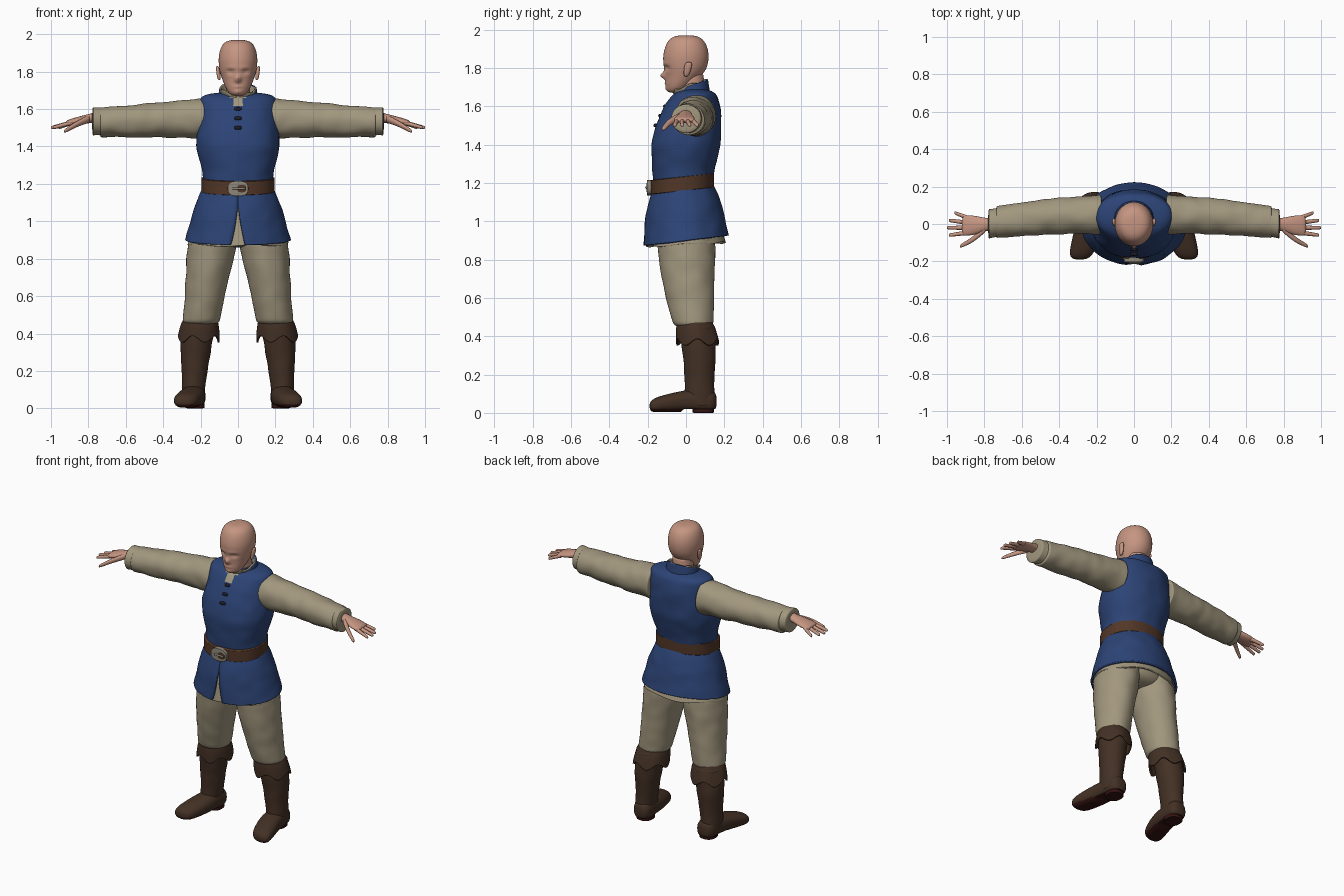
import bpy, bmesh
from math import sin, cos, pi, exp, copysign
from mathutils import Vector, noise

if "Cube" in bpy.data.objects:
    bpy.data.objects.remove(bpy.data.objects["Cube"], do_unlink=True)


def material(name, red, green, blue):
    mat = bpy.data.materials.new(name)
    mat.use_nodes = True
    mat.diffuse_color = (red, green, blue, 1)
    mat.node_tree.nodes["Principled BSDF"].inputs["Base Color"].default_value = (red, green, blue, 1)
    return mat


skin = material("skin", .56, .3, .22)
blue_cloth = material("blue cloth", .025, .057, .18)
linen = material("beige linen", .36, .31, .21)
boot_leather = material("boot leather", .056, .03, .018)
belt_leather = material("belt leather", .085, .038, .02)
sole_red = material("dark red sole", .035, .007, .006)
buckle_metal = material("buckle metal", .27, .24, .19)
button_dark = material("dark button", .012, .012, .018)


def sample(values, u):
    """Smooth curve through evenly spaced numbers or points, with u from 0 to 1."""
    last = len(values) - 1
    if last == 0:
        return values[0]
    i = min(int(u * last), last - 1)
    t = u * last - i
    before, start = values[max(i - 1, 0)], values[i]
    end, after = values[i + 1], values[min(i + 2, last)]
    leave, arrive = (end - before) / 2, (after - start) / 2
    ease = t * t * (3 - 2 * t)
    return start + (end - start) * ease + leave * (t * (1 - t) ** 2) - arrive * (t * t * (1 - t))


def dome_factor(u, dome):
    """Closes both ends of a solid with a rounded cap."""
    inside = min(u, 1 - u) / dome
    return 1 if inside >= 1 else max((1 - (1 - inside) ** 2.5) ** .4, .02)


def loft(name, mat, path, widths, depths=None, axis="z", dome=0, sides=40, rings=32, power=1,
         tilt=0, slit=0, wrinkle=0, wave=0, thick=0, mirror=False, shape=None, paint=None):
    """Oval sections along a path; dome closes the ends, otherwise it is an open sheet."""
    along = "xyz".index(axis)
    across, over = [k for k in range(3) if k != along]
    points = [Vector(p) for p in path]
    bm = bmesh.new()
    grid = []
    for j in range(rings + 1):
        u = (1 - cos(pi * j / rings)) / 2 if dome else j / rings
        close = dome_factor(u, dome) if dome else 1
        width = sample(widths, u) * close
        depth = sample(depths, u) * close if depths else width
        gap = max(0, u - .35) * slit
        row = []
        for i in range(sides + bool(slit)):
            angle = gap + 2 * (pi - gap) * i / sides
            s, c = sin(angle), -cos(angle)
            offset = Vector()
            offset[across] = width * copysign(abs(s) ** power, s)
            offset[over] = depth * copysign(abs(c) ** power, c)
            centre = sample(points, u)
            if wrinkle:
                offset *= 1 + wrinkle * noise.noise((centre + offset) * 13)
            offset[along] = tilt * offset[over] + wave * u * sin(5 * angle)
            co = centre + offset
            row.append(bm.verts.new(shape(co) if shape else co))
        grid.append(row)
    for low, high in zip(grid, grid[1:]):
        for i in range(sides):
            k = (i + 1) % len(low)
            bm.faces.new((low[i], low[k], high[k], high[i]))
    if dome:
        bm.faces.new(grid[0])
        bm.faces.new(grid[-1])
    bmesh.ops.recalc_face_normals(bm, faces=bm.faces)
    mesh = bpy.data.meshes.new(name)
    bm.to_mesh(mesh)
    bm.free()
    mesh.materials.append(mat)
    if paint:
        second, rule = paint
        mesh.materials.append(second)
        for polygon in mesh.polygons:
            polygon.material_index = int(rule(polygon.center))
    mesh.shade_smooth()
    mesh.set_sharp_from_angle(angle=1)
    part = bpy.data.objects.new(name, mesh)
    bpy.context.collection.objects.link(part)
    if mirror:
        part.modifiers.new("mirror", "MIRROR").use_mirror_merge = False
    if thick:
        solid = part.modifiers.new("thickness", "SOLIDIFY")
        solid.thickness = thick


def bump(co, x, z, width, height, push):
    co.y -= push * exp(-((abs(co.x) - x) / width) ** 2 - ((co.z - z) / height) ** 2)


def face(co):
    """Nose, eye sockets, brow, lips and chin."""
    if co.y < 0:
        bump(co, x=0, z=1.76, width=.015, height=.018, push=.027)
        bump(co, x=.04, z=1.8, width=.02, height=.014, push=-.012)
        bump(co, x=.035, z=1.82, width=.03, height=.01, push=.004)
        bump(co, x=0, z=1.72, width=.025, height=.007, push=.006)
        bump(co, x=0, z=1.69, width=.02, height=.015, push=.006)
    return co


# Head
loft("head", skin, [(0, -.06, 1.67), (0, -.01, 1.77), (0, 0, 1.87), (0, 0, 1.97)],
     widths=[.07, .1, .112], depths=[.07, .115, .122], dome=.5, sides=72, rings=64, shape=face)
loft("neck", skin, [(0, .045, 1.6), (0, .025, 1.77)], widths=[.065], dome=.1)
loft("ear", skin, [(.1, 0, 1.755), (.11, .015, 1.83)], widths=[.01], depths=[.015, .022],
     dome=.5, sides=16, rings=12, mirror=True)

# Tunic body, with a linen V at the neck
loft("tunic_body", blue_cloth, [(0, -.02, 1.13), (0, 0, 1.41), (0, .05, 1.69)],
     widths=[.18, .19, .223, .208, .2], depths=[.15, .16, .18, .155, .1], dome=.12,
     sides=64, rings=48, power=.9, wrinkle=.03,
     paint=(linen, lambda c: c.y < 0 and abs(c.x) < (c.z - 1.6) * .6))
loft("tunic_collar", blue_cloth, [(0, .035, 1.64), (0, .03, 1.71)], widths=[.11, .1],
     depths=[.09, .085], rings=8, tilt=.35, slit=.8, thick=.012)
loft("shirt_collar", linen, [(0, .03, 1.65), (0, .02, 1.71)], widths=[.08, .1],
     depths=[.08, .092], rings=8, tilt=.3, slit=.3, wave=.006, thick=.008)

# Split skirt over a linen shirt tail
loft("tunic_skirt", blue_cloth, [(0, -.02, 1.2), (0, 0, .9)], widths=[.18, .24, .283],
     depths=[.15, .2, .222], sides=64, tilt=.12, slit=.22, wrinkle=.02, thick=.014)
loft("shirt_tail", linen, [(0, -.02, 1.12), (0, 0, .88)], widths=[.18, .27],
     depths=[.15, .208], sides=64, tilt=.05, wave=.005, thick=.01)

# Belt, buckle and buttons
loft("belt", belt_leather, [(0, -.02, 1.155), (0, -.02, 1.235)], widths=[.196], depths=[.166],
     dome=.1, sides=64, power=.9, tilt=.11)
loft("buckle_plate", buckle_metal, [(0, -.17, 1.175), (0, -.205, 1.175)], widths=[.055],
     depths=[.04], axis="y", dome=.1, power=.7)
loft("buckle_slot", belt_leather, [(.02, -.2, 1.175), (.02, -.207, 1.175)], widths=[.024],
     depths=[.02], axis="y", dome=.1, power=.7, rings=8)
loft("buckle_prong", buckle_metal, [(-.03, -.207, 1.175), (.04, -.207, 1.175)], widths=[.006],
     axis="x", dome=.1, sides=12, rings=8)
for i in range(3):
    y, z = -.11 - .025 * i, 1.6 - .05 * i
    loft(f"button_{i + 1}", button_dark, [(-.02, y, z), (.02, y, z)], widths=[.01],
         axis="x", dome=.5, sides=12, rings=10)

# Sleeves and cuffs
loft("sleeve", linen, [(.17, .05, 1.55), (.45, .04, 1.54), (.74, .01, 1.53)],
     widths=[.105, .096, .087], depths=[.108, .091, .08], axis="x", dome=.03, rings=56,
     wrinkle=.07, mirror=True)
loft("sleeve_cuff", linen, [(.72, .01, 1.535), (.78, 0, 1.535)], widths=[.078], depths=[.075],
     axis="x", dome=.15, rings=16, wrinkle=.05, mirror=True)

# Hands
loft("palm", skin, [(.74, 0, 1.56), (.92, -.01, 1.525)], widths=[.03, .036, .052, .052],
     depths=[.03, .025, .02, .013], axis="x", dome=.15, mirror=True)
for i, finger in enumerate(["little", "ring", "middle", "index"]):
    base = Vector((.88, .03 - .025 * i, 1.53))
    tip = Vector((1 - .01 * (i - 2) ** 2, .06 - .04 * i, 1.5))
    loft(finger + "_finger", skin, [base, tip], widths=[.013, .011, .009],
         axis="x", dome=.15, sides=12, rings=14, mirror=True)
loft("thumb", skin, [(.79, -.02, 1.55), (.86, -.08, 1.52), (.93, -.12, 1.48)],
     widths=[.02, .016, .01], axis="x", dome=.15, sides=14, rings=16, mirror=True)

# Trousers
loft("pelvis", linen, [(0, 0, 1.12), (0, 0, .86)], widths=[.2], depths=[.15], dome=.4)
loft("trouser_leg", linen, [(.12, 0, 1), (.16, .01, .72), (.2, .04, .44)],
     widths=[.11, .13, .118, .104, .1], depths=[.14, .15, .138, .12, .1], dome=.1,
     rings=48, wrinkle=.035, mirror=True)

# Boots
loft("boot_cuff", boot_leather, [(.2, .045, .48), (.21, .06, .37)], widths=[.09, .105, .112],
     sides=48, rings=12, wave=.018, thick=.01, mirror=True)
loft("boot_shaft", boot_leather, [(.21, .06, .46), (.23, .07, .25), (.24, .07, .03)],
     widths=[.09, .083, .066, .06], depths=[.09, .088, .077, .08], dome=.05, wrinkle=.05,
     mirror=True)


def flat_sole(co):
    """Flattens the underside, with a raised arch before the heel."""
    co.z = max(co.z, .005 if co.y < -.02 else .02)
    return co


loft("boot_foot", boot_leather, [(.23, .16, .06), (.245, -.01, .06), (.29, -.19, .035)],
     widths=[.055, .064, .07, .06], depths=[.06, .06, .05, .035], axis="y", dome=.2, power=.85,
     mirror=True, shape=flat_sole, paint=(sole_red, lambda c: c.z < .021))
loft("boot_heel", sole_red, [(.23, .09, 0), (.23, .09, .03)], widths=[.05], depths=[.055],
     dome=.05, rings=12, power=.8, mirror=True)
